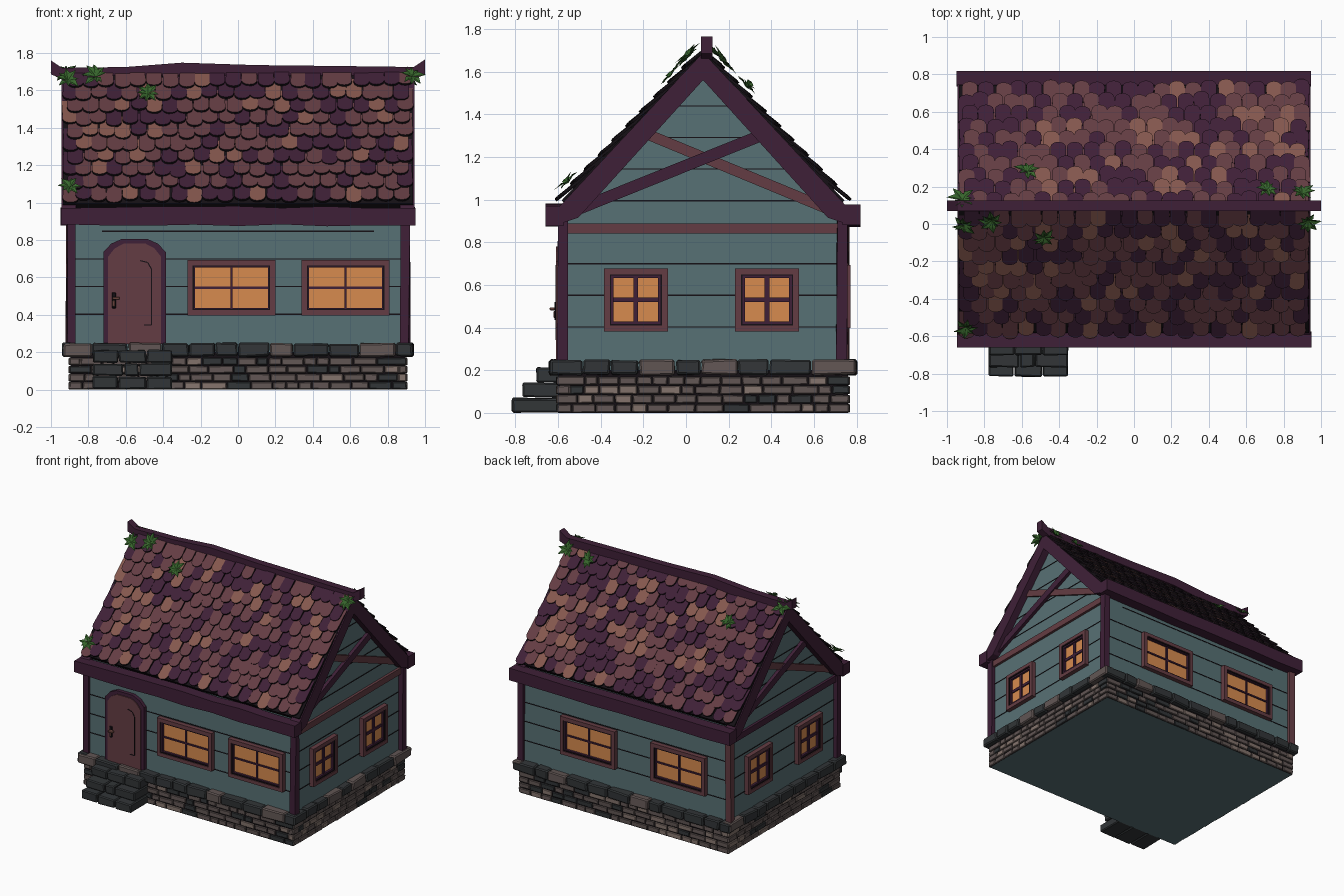
import bpy, bmesh, math, random
from mathutils import Matrix, Vector

random.seed(7)
if "Cube" in bpy.data.objects:
    bpy.data.objects.remove(bpy.data.objects["Cube"])

# Palette
HEXES = dict(wall_teal="587074", plum="41253a", brown="643f45", tan="84584f", window_glow="d68a50",
             dark_stone="35383a", brick="625755", pale_brick="83736c", leaf_green="3a6630", ink="1b171b")
NAMES = list(HEXES)
TEAL, PLUM, BROWN, TAN, GLOW, STONE, BRICK, PALE, GREEN, INK = range(len(NAMES))
MATS = []
for name, h in HEXES.items():
    rgb = [(int(h[i:i + 2], 16) / 255) ** 2.2 for i in (0, 2, 4)]
    m = bpy.data.materials.new(name)
    m.use_nodes = True
    m.diffuse_color = (*rgb, 1)
    bsdf = m.node_tree.nodes["Principled BSDF"]
    bsdf.inputs["Base Color"].default_value = (*rgb, 1)
    bsdf.inputs["Roughness"].default_value = 0.9
    MATS.append(m)

C = 0.08                       # house centre along y
HX, HY = 0.885, 0.655          # wall half sizes
RIDGE, PITCH = 1.69, 1.04      # roof line


def finish(name, bm, bevel=0):
    bmesh.ops.recalc_face_normals(bm, faces=bm.faces[:])
    me = bpy.data.meshes.new(name)
    bm.to_mesh(me)
    bm.free()
    for m in MATS:
        me.materials.append(m)
    ob = bpy.data.objects.new(name, me)
    bpy.context.collection.objects.link(ob)
    if bevel:
        mod = ob.modifiers.new("Bevel", "BEVEL")
        mod.width, mod.segments = bevel, 1
    return ob


def prism(bm, pts, z0, z1, mat, M=Matrix(), side=None):
    """Extrude a flat outline from z0 to z1 in the frame M."""
    lo = [bm.verts.new(M @ Vector((x, y, z0))) for x, y in pts]
    hi = [bm.verts.new(M @ Vector((x, y, z1))) for x, y in pts]
    for f in (bm.faces.new(lo[::-1]), bm.faces.new(hi)):
        f.material_index = mat
    for i in range(len(pts)):
        j = (i + 1) % len(pts)
        bm.faces.new((lo[i], lo[j], hi[j], hi[i])).material_index = mat if side is None else side


def block(bm, lo, hi, mat, M=Matrix(), jitter=0):
    """Box between two corners, with optional hand-hewn corners."""
    lo, hi = Vector(lo), Vector(hi)
    vs = bmesh.ops.create_cube(bm, size=1)["verts"]
    for v in vs:
        p = Vector([(a + b) / 2 + c * (b - a) for a, b, c in zip(lo, hi, v.co)])
        v.co = M @ (p + Vector([random.uniform(-jitter, jitter) for _ in range(3)]))
    for f in {f for v in vs for f in v.link_faces}:
        f.material_index = mat


def beam(bm, a, b, width, z0, z1, mat, M):
    a, b = Vector(a), Vector(b)
    n = (b - a).orthogonal().normalized() * width / 2
    prism(bm, [a + n, b + n, b - n, a - n], z0, z1, mat, M)


def wall(normal, d):
    """Frame on a wall: x along it, y up, z outward."""
    n, up = Vector(normal), Vector((0, 0, 1))
    return Matrix.Translation(Vector((0, C, 0)) + n * d) @ Matrix((up.cross(n), up, n)).transposed().to_4x4()


FRONT, BACK, RIGHT, LEFT = (0, -1, 0), (0, 1, 0), (1, 0, 0), (-1, 0, 0)

# Walls with gables
bm = bmesh.new()
prism(bm, [(-HY, .1), (HY, .1), (HY, .93), (0, 1.62), (-HY, .93)], -2 * HX, 0, TEAL, wall(RIGHT, HX))
finish("walls", bm)

# Dark seams between the wall planks
bm = bmesh.new()
for n, d, half in ((FRONT, HY, HX), (BACK, HY, HX), (RIGHT, HX, HY), (LEFT, HX, HY)):
    for i in range(4 if half == HX else 8):
        z = .4 + i * .148
        w = min(half, (1.6 - z) / PITCH)
        prism(bm, [(-w, z), (w, z), (w, z + .006), (-w, z + .006)], 0, .003, INK, wall(n, d))
finish("plank_seams", bm)

# Foundation core, with a plain floor underneath
bm = bmesh.new()
block(bm, (-.895, C - .68, 0), (.895, C + .68, .2), INK)
bm.normal_update()
for f in bm.faces:
    if f.normal.z < -.9:
        f.material_index = TEAL
finish("foundation_core", bm)


def course(bm, n, d, half, z0, z1, lengths, mats, gap, jitter):
    u = -half
    while u < half - .01:
        e = u + random.uniform(*lengths)
        if half - e < lengths[0] * .7:
            e = half
        block(bm, (u + gap, z0, -.07), (e - gap, z1, 0), random.choice(mats), wall(n, d), jitter)
        u = e


# Brick courses and the heavy stone cap
bricks, caps = bmesh.new(), bmesh.new()
for n, d, half in ((FRONT, .688, .903), (BACK, .688, .903), (RIGHT, .905, .686), (LEFT, .905, .686)):
    for row in range(4):
        z = .003 + row * .043
        course(bricks, n, d, half, z, z + .037, (.06, .14), [BRICK] * 5 + [PALE, STONE], .003, .002)
    course(caps, n, d + .032, half + .03, .178, .248, (.1, .2), [STONE] * 7 + [BRICK], .003, .005)
finish("foundation_bricks", bricks, .004)
finish("foundation_cap_stones", caps, .008)

# Entrance steps
bm = bmesh.new()
for i, y in enumerate((-.815, -.765, -.70)):
    cuts = [-.78, -.64 + .03 * (i % 2), -.49 - .04 * (i % 2), -.35]
    for a, b in zip(cuts, cuts[1:]):
        mat = BRICK if random.random() < .3 else STONE
        block(bm, (a + .003, y, i * .071 + .003), (b - .003, -.56, i * .071 + .069), mat, jitter=.004)
finish("entrance_steps", bm, .007)

# Corner posts
bm = bmesh.new()
for sx in (-1, 1):
    for sy in (-1, 1):
        x, y = sx * .893, C + sy * .655
        mat = BROWN if (sx, sy) == (-1, 1) else PLUM
        block(bm, (x - .024, y - .026, .24), (x + .024, y + .026, .92), mat, jitter=.006)
finish("corner_posts", bm)

# Gable timbers: tie, crossed braces and rake boards
for n, label, tie in ((RIGHT, "right", BROWN), (LEFT, "left", PLUM)):
    M = wall(n, HX)
    bm = bmesh.new()
    beam(bm, (-.64, .865), (.64, .865), .048, 0, .02, tie, M)
    beam(bm, (-.27, 1.31), (.6, .95), .05, 0, .016, BROWN, M)
    beam(bm, (-.6, .95), (.27, 1.3), .055, 0, .025, PLUM, M)
    prism(bm, [(-.69, .95), (0, RIDGE), (.69, .95), (.66, .89), (.585, .915), (0, 1.56),
               (-.585, .915), (-.66, .89)], -.02, .058, PLUM, M)
    finish(label + "_gable_timbers", bm)

# Eave beams and ridge beam with slightly wavering edges
for n, label in ((FRONT, "front"), (BACK, "back")):
    bm = bmesh.new()
    xs = [-.947 + i * .237 for i in range(9)]
    low = [(x, .878 + random.uniform(-.006, .006)) for x in xs]
    top = [(x, .975 + random.uniform(-.006, .006)) for x in xs]
    prism(bm, low + top[::-1], -.085, 0, PLUM, wall(n, .739))
    finish(label + "_eave_beam", bm)
bm = bmesh.new()
prism(bm, [(-1, 1.685), (-.93, 1.66), (-.5, 1.66), (-.3, 1.68), (.3, 1.67), (.93, 1.655), (1, 1.685), (1, 1.765),
           (.94, 1.725), (.55, 1.73), (.1, 1.735), (-.3, 1.748), (-.6, 1.725), (-.94, 1.72), (-1, 1.76)],
      -.045, .01, PLUM, wall(FRONT, 0))
finish("ridge_beam", bm)


def slope(side, x, u, lift=0):
    """Frame on the roof: y up the slope, z outward."""
    X = Vector((-side, 0, 0))
    Y = Vector((0, -side, PITCH)).normalized()
    R = Matrix((X, Y, X.cross(Y))).transposed().to_4x4()
    return Matrix.Translation((x, C + side * u, RIDGE - PITCH * u + lift)) @ R


# Roof boards and rounded shingles
W, L, ROW = .086, .185, .095
for side, label in ((-1, "front"), (1, "back")):
    bm = bmesh.new()
    M = slope(side, 0, 0)
    prism(bm, [(-.935, -.96), (.935, -.96), (.935, 0), (-.935, 0)], -.05, -.003, INK, M)
    finish(label + "_roof_boards", bm)
    bm = bmesh.new()
    arc = [(W * .49 * math.cos(t), .036 + .036 * math.sin(t))
           for t in (math.pi + i * math.pi / 6 for i in range(7))]
    for row in range(10):
        for col in range(22):
            x = -.893 + col * .085 + (.02 if row % 2 else -.02) + random.uniform(-.006, .006)
            x = max(-.895, min(.895, x))
            y = -.965 + row * ROW + random.uniform(-.014, .014)
            T = M @ Matrix.Translation((x, y, .021 + random.uniform(0, .006))) @ Matrix.Rotation(-.13, 4, "X")
            T = T @ Matrix.Rotation(random.uniform(-.04, .04), 4, "Z")
            length = min(L, .0 - y)
            mat = random.choice([BROWN] * 5 + [PLUM] * 4 + [TAN] * 2)
            prism(bm, arc + [(W * .47, length), (-W * .47, length)], -.012, 0, mat, T, INK)
    finish(label + "_shingles", bm)


# Windows
def window(name, n, d, u, w, h, z, step):
    M = wall(n, d) @ Matrix.Translation((u, z, 0))
    bm = bmesh.new()

    def ring(a, b, t, depth, mat):
        for s in (-1, 1):
            beam(bm, (s * (a - t / 2), -b), (s * (a - t / 2), b), t, 0, depth, mat, M)
            beam(bm, (-a + t, s * (b - t / 2)), (a - t, s * (b - t / 2)), t, 0, depth, mat, M)
    a, b = w / 2, h / 2
    ring(a, b, .028, .035, BROWN)
    ring(a - .028, b - .028, .006, .03, INK)
    ring(a - .034, b - .034, step, .025, PLUM)
    block(bm, (-a + .02, -b + .02, 0), (a - .02, b - .02, .008), GLOW, M)
    bar = .012 if w > .4 else .022
    beam(bm, (0, -b + .03), (0, b - .03), bar, 0, .018, PLUM, M)
    beam(bm, (-a + .03, 0), (a - .03, 0), bar, 0, .016, PLUM, M)
    finish(name, bm)


for i, u in enumerate((-.035, .575)):
    window(f"front_window_{i + 1}", FRONT, HY, u, .47, .295, .545, .006)
for i, u in enumerate((-.31, .465)):
    window(f"back_window_{i + 1}", BACK, HY, u, .47, .295, .545, .006)
for n, label in ((RIGHT, "right"), (LEFT, "left")):
    for i, u in enumerate((-.315, .3)):
        window(f"{label}_window_{i + 1}", n, HX, u, .3, .295, .53, .012)

# Arched door with frame, panel groove and handle
M = wall(FRONT, HY) @ Matrix.Translation((-.553, .245, 0))


def arch(w, h):
    return [(-w, 0), (w, 0), (w, h - .07), (w * .75, h - .025), (w * .42, h), (-w * .42, h), (-w * .75, h - .025),
            (-w, h - .07)]


bm = bmesh.new()
prism(bm, arch(.167, .56), 0, .028, PLUM, M)
prism(bm, arch(.142, .535), 0, .035, BROWN, M)
for a, b in (((.09, .1), (.09, .4)), ((.09, .4), (.07, .435)), ((.07, .435), (.03, .445)), ((.05, .1), (.09, .1))):
    beam(bm, a, b, .006, .03, .037, INK, M)
finish("door", bm)
bm = bmesh.new()
block(bm, (-.122, .19, .03), (-.1, .275, .042), INK, M)
block(bm, (-.117, .2, .04), (-.105, .232, .046), TAN, M)
block(bm, (-.118, .236, .04), (-.08, .25, .064), TAN, M)
finish("door_handle", bm, .003)

# Leafy sprigs on the roof
bm = bmesh.new()
for side, x, u in ((-1, -.91, .08), (-1, -.76, .06), (-1, -.48, .15), (-1, -.9, .63), (-1, .93, .06),
                   (1, -.57, .2), (1, .71, .1), (1, .9, .08), (1, -.92, .05)):
    for i in range(8):
        S = slope(side, x, u, .045) @ Matrix.Rotation(i * math.tau / 8 + random.uniform(-.2, .2), 4, "Z")
        S = S @ Matrix.Rotation(-random.uniform(.1, .6), 4, "Y")
        r = random.uniform(.055, .085)
        base, tip, mid, left, right = [bm.verts.new(S @ (Vector(p) * r)) for p in
                                       ((0, 0, 0), (1, 0, -.1), (.5, 0, .02), (.5, .24, .12), (.5, -.24, .12))]
        for f in ((base, mid, left), (mid, tip, left), (base, right, mid), (mid, right, tip)):
            bm.faces.new(f).material_index = GREEN
finish("roof_leaves", bm)
